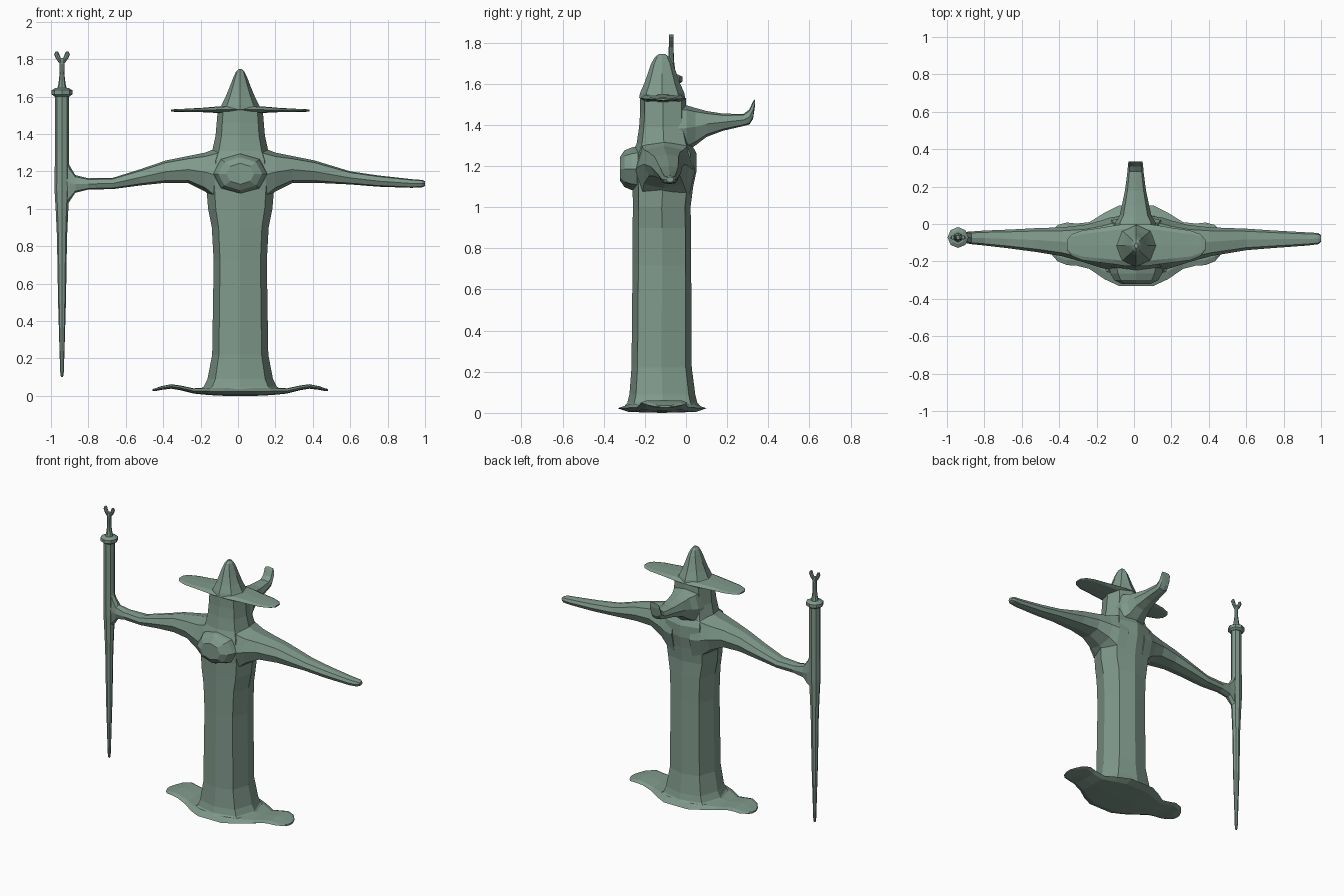
import bpy, bmesh, math

CX = 0.012  # centre line of the figure
green = bpy.data.materials.new("sage green")
green.diffuse_color = (0.215, 0.32, 0.262, 1)

# squarish octagon cross-section
SQUARE = [(1, 0), (.76, .8), (0, 1), (-.76, .8), (-1, 0), (-.76, -.8), (0, -1), (.76, -.8)]
# evenly rounded octagon
ROUND = [(math.cos(i * math.pi / 4), math.sin(i * math.pi / 4)) for i in range(8)]


def loft(name, axis, stations, section=SQUARE):
    """Skin sections given as (t, a0, a1, b0, b1) along an axis."""
    bm = bmesh.new()
    rings = []
    for t, a0, a1, b0, b1 in stations:
        ring = []
        for u, v in section:
            a = (a0 + a1) / 2 + u * (a1 - a0) / 2
            b = (b0 + b1) / 2 + v * (b1 - b0) / 2
            co = {'x': (t, a, b), 'y': (a, t, b), 'z': (a, b, t)}[axis]
            ring.append(bm.verts.new(co))
        rings.append(ring)
    n = len(section)
    for r, s in zip(rings, rings[1:]):
        for i in range(n):
            j = (i + 1) % n
            bm.faces.new((r[i], r[j], s[j], s[i]))
    bm.faces.new(rings[0])
    bm.faces.new(rings[-1])
    bmesh.ops.recalc_face_normals(bm, faces=bm.faces)
    me = bpy.data.meshes.new(name)
    bm.to_mesh(me)
    bm.free()
    me.materials.append(green)
    ob = bpy.data.objects.new(name, me)
    bpy.context.collection.objects.link(ob)
    return ob


def mirrored(half):
    """Mirror x stations about the centre line."""
    return [(CX - s[0], *s[1:]) for s in reversed(half)] + [(CX + s[0], *s[1:]) for s in half]


def column(x, y, rows):
    """Turn (z, half x, half y) rows into upright stations."""
    return [(z, x - hx, x + hx, y - hy, y + hy) for z, hx, hy in rows]


# robe, chest, neck and head: z, half width, front y, back y
body = [(.02, .24, -.31, .08), (.05, .195, -.285, .055), (.09, .175, -.275, .045),
        (.22, .15, -.265, .028), (.72, .142, -.26, .025), (.9, .152, -.26, .025),
        (1.0, .172, -.258, .022), (1.1, .18, -.26, .035), (1.18, .18, -.27, .052),
        (1.26, .17, -.26, .052), (1.31, .15, -.24, .025), (1.39, .132, -.228, .005),
        (1.46, .126, -.223, 0), (1.53, .12, -.223, 0)]
loft("robe_body", 'z', [(z, CX - h, CX + h, f, b) for z, h, f, b in body])

# spreading hem with wavy side lobes
loft("robe_hem", 'x', mirrored([
    (.09, -.332, .1, 0, .045), (.17, -.295, .06, .004, .045), (.25, -.24, .01, .012, .04),
    (.32, -.222, .002, .03, .055), (.37, -.22, .008, .038, .062), (.42, -.2, -.005, .032, .052),
    (.455, -.16, -.045, .025, .04), (.468, -.13, -.075, .025, .036)]))

# round chest medallion
loft("chest_boss", 'y', [(y, CX - r, CX + r, 1.187 - r * .75, 1.187 + r * .75) for y, r in
                         [(-.22, .15), (-.265, .138), (-.3, .118), (-.322, .075)]], ROUND)

# arms
shoulder = [(.08, -.25, .045, 1.0, 1.35), (.15, -.245, .035, 1.045, 1.32),
            (.2, -.235, .018, 1.092, 1.3), (.29, -.205, -.005, 1.137, 1.282),
            (.41, -.172, -.018, 1.139, 1.258)]
loft("right_side_arm", 'x', shoulder + [
    (.6, -.14, -.025, 1.13, 1.2), (.75, -.128, -.035, 1.118, 1.178),
    (.93, -.115, -.045, 1.112, 1.158), (.985, -.108, -.048, 1.115, 1.154),
    (1.0, -.095, -.06, 1.122, 1.147)])
loft("staff_arm", 'x', [(CX * 2 - s[0], *s[1:]) for s in shoulder] + [
    (-.52, -.15, -.022, 1.125, 1.212), (-.67, -.13, -.03, 1.105, 1.165),
    (-.8, -.115, -.035, 1.103, 1.163), (-.87, -.108, -.04, 1.085, 1.18),
    (-.9, -.102, -.042, 1.04, 1.23), (-.93, -.09, -.05, 1.0, 1.32)])

# hair tail behind the head with an upturned tip
loft("hair_tail", 'y', [(y, CX - w - .004, CX + w - .004, z0, z1) for y, w, z0, z1 in [
    (-.05, .115, 1.26, 1.5), (.005, .11, 1.275, 1.495), (.045, .085, 1.3, 1.483),
    (.1, .073, 1.342, 1.468), (.18, .056, 1.372, 1.455), (.28, .043, 1.395, 1.454),
    (.308, .041, 1.402, 1.475), (.326, .039, 1.43, 1.515), (.335, .036, 1.49, 1.525)]])

# hat
loft("hat_brim", 'x', mirrored([
    (.06, -.224, .0, 1.51, 1.55), (.12, -.215, -.008, 1.512, 1.547),
    (.2, -.205, -.022, 1.516, 1.54), (.29, -.193, -.035, 1.517, 1.535),
    (.345, -.17, -.055, 1.518, 1.533), (.37, -.14, -.085, 1.52, 1.53)]))
loft("hat_crown", 'z', column(CX, -.116, [
    (1.53, .118, .112), (1.555, .1, .108), (1.6, .078, .088), (1.65, .057, .07),
    (1.7, .038, .053), (1.73, .024, .035), (1.746, .01, .014)]), ROUND)

# staff: long tapering shaft, collar and neck
SX, SY = -.941, -.072
loft("staff_shaft", 'z', column(SX, SY, [
    (.1, .006, .006), (.13, .01, .01), (.5, .021, .02), (.85, .027, .025), (1.0, .034, .03),
    (1.1, .04, .034), (1.3, .038, .034), (1.62, .037, .034)]), ROUND)
loft("staff_collar", 'z', column(SX, SY, [
    (1.6, .04, .04), (1.612, .056, .056), (1.634, .056, .056), (1.645, .035, .035)]), ROUND)
loft("staff_neck", 'z', column(SX, SY, [
    (1.635, .027, .027), (1.67, .019, .019), (1.72, .013, .013), (1.775, .014, .012),
    (1.805, .02, .011)]), ROUND)

# forked staff head
for side in (-1, 1):
    loft("staff_prong", 'z', [(z, SX + side * c - r, SX + side * c + r, SY - .011, SY + .011)
                              for z, c, r in [(1.78, .006, .01), (1.805, .02, .014),
                                              (1.825, .028, .014), (1.84, .028, .007)]], ROUND)
